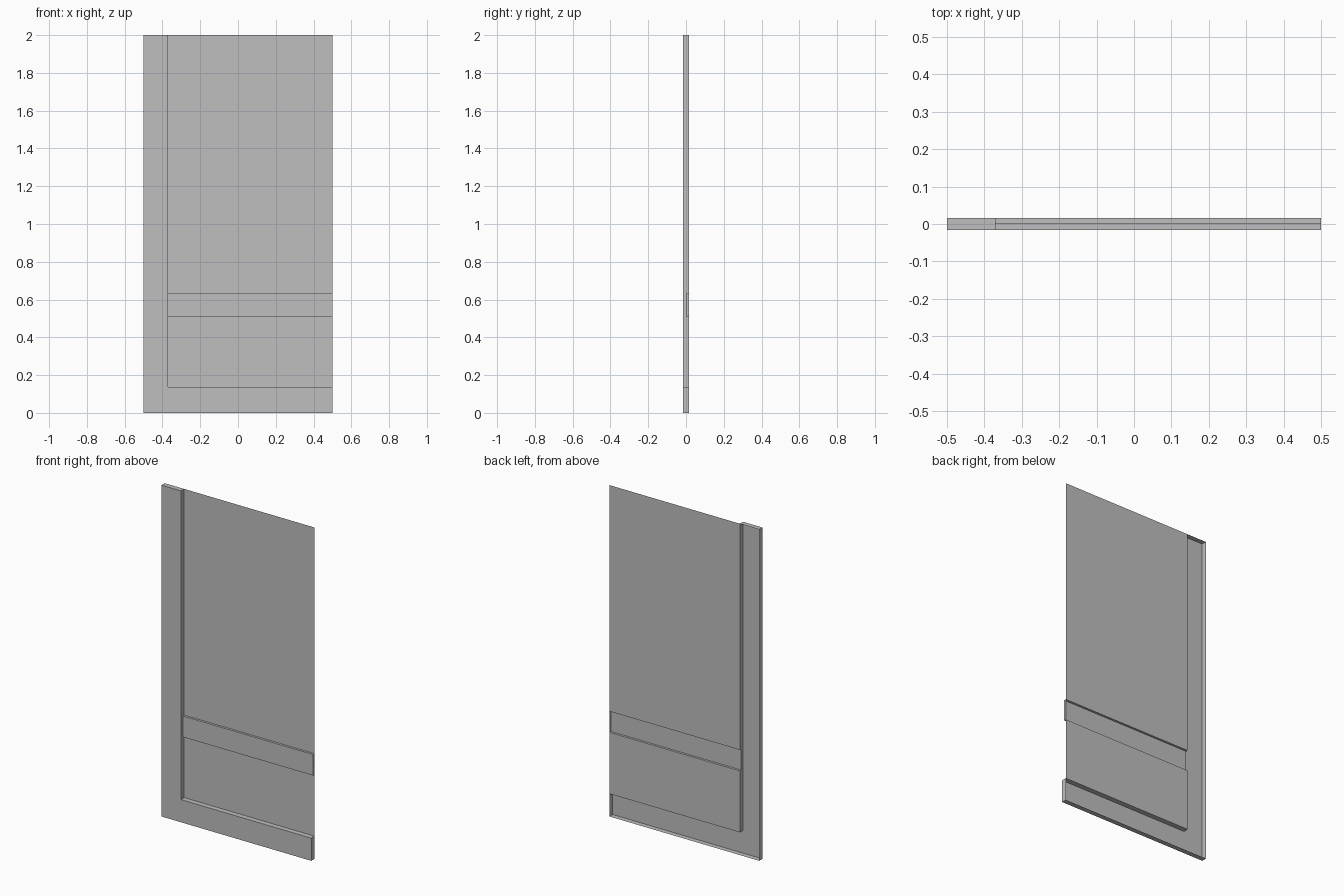
import bpy
import bmesh

cube = bpy.data.objects.get("Cube")
if cube:
    bpy.data.objects.remove(cube, do_unlink=True)

# Depths (y) of the pressed sheet
FRONT, RAIL, BACK = -0.0155, 0.002, 0.0155
# Outline positions
LEFT, INNER, RIGHT = -0.5, -0.37, 0.5
FOOT, RAIL_LOW, RAIL_HIGH, TOP = 0.137, 0.508, 0.635, 2.0

grey = bpy.data.materials.new("plain_grey")
grey.use_nodes = True
color = (0.52, 0.52, 0.52, 1.0)
grey.diffuse_color = color
grey.node_tree.nodes["Principled BSDF"].inputs["Base Color"].default_value = color


def pressed_part(name, outline, depth, wall_backs):
    """Open-backed sheet: a flat front plus a wall on each edge back to the given depth."""
    bm = bmesh.new()
    front = [bm.verts.new((x, depth, z)) for x, z in outline]
    bm.faces.new(front)
    for i, back in enumerate(wall_backs):
        if back is None:
            continue
        a, b = front[i], front[(i + 1) % len(front)]
        a_back = bm.verts.new((a.co.x, back, a.co.z))
        b_back = bm.verts.new((b.co.x, back, b.co.z))
        bm.faces.new((b, a, a_back, b_back))
    bmesh.ops.remove_doubles(bm, verts=bm.verts, dist=0.0001)
    mesh = bpy.data.meshes.new(name)
    bm.to_mesh(mesh)
    bm.free()
    mesh.materials.append(grey)
    obj = bpy.data.objects.new(name, mesh)
    bpy.context.collection.objects.link(obj)
    return obj


def rectangle(low, high):
    return [(INNER, low), (RIGHT, low), (RIGHT, high), (INNER, high)]


# L-shaped frame: side stile and bottom rail in one piece, open into the middle rail
frame_outline = [(LEFT, 0), (RIGHT, 0), (RIGHT, FOOT), (INNER, FOOT),
                 (INNER, RAIL_LOW), (INNER, RAIL_HIGH), (INNER, TOP), (LEFT, TOP)]
frame_walls = [BACK] * len(frame_outline)
frame_walls[4] = RAIL
pressed_part("frame", frame_outline, FRONT, frame_walls)

# Shallower middle rail
pressed_part("middle_rail", rectangle(RAIL_LOW, RAIL_HIGH), RAIL,
             [BACK, BACK, BACK, None])

# Flat sheets at the back
pressed_part("lower_panel", rectangle(FOOT, RAIL_LOW), BACK, [])
pressed_part("upper_panel", rectangle(RAIL_HIGH, TOP), BACK, [])
